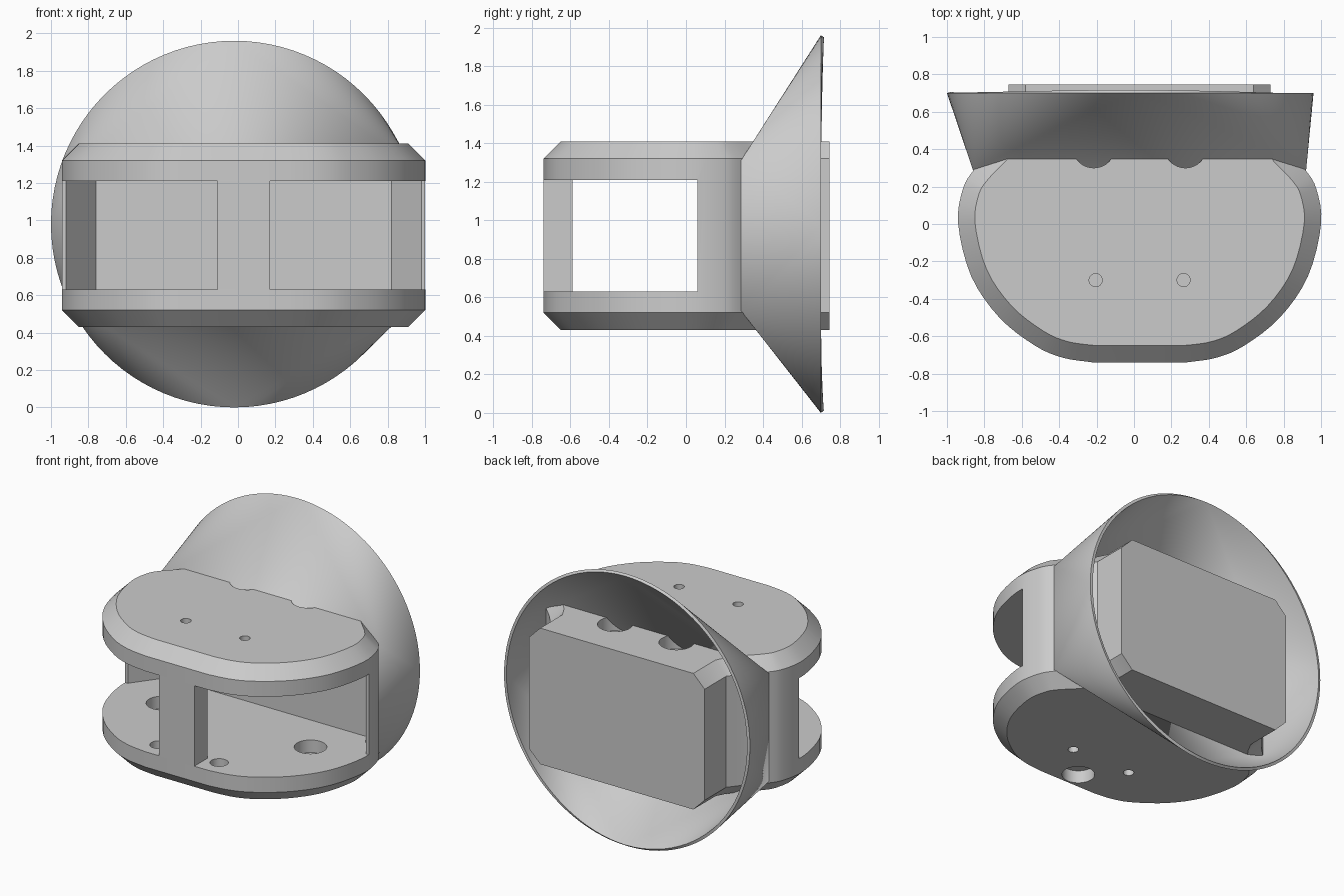
import bpy, bmesh, math
from mathutils import Vector, Matrix

if "Cube" in bpy.data.objects:
    bpy.data.objects.remove(bpy.data.objects["Cube"])

CX = 0.03  # centre line of the housing


def make_object(name, bm):
    me = bpy.data.meshes.new(name)
    bm.to_mesh(me)
    bm.free()
    ob = bpy.data.objects.new(name, me)
    bpy.context.collection.objects.link(ob)
    return ob


def finish(ob, angle=25):
    bpy.ops.object.select_all(action='DESELECT')
    ob.select_set(True)
    bpy.context.view_layer.objects.active = ob
    for m in list(ob.modifiers):
        bpy.ops.object.modifier_apply(modifier=m.name)
    bpy.ops.object.shade_smooth_by_angle(angle=math.radians(angle))


def loft(bm, loops):
    """Closed solid through stacked loops of equal length."""
    rows = [[bm.verts.new(p) for p in lp] for lp in loops]
    n = len(rows[0])
    for a, b in zip(rows, rows[1:]):
        for i in range(n):
            j = (i + 1) % n
            bm.faces.new((a[i], a[j], b[j], b[i]))
    bm.faces.new(rows[0][::-1])
    bm.faces.new(rows[-1])
    bmesh.ops.recalc_face_normals(bm, faces=bm.faces)


def catmull(pts, steps):
    pts = [Vector(p) for p in pts]
    ext = [2 * pts[0] - pts[1]] + pts + [2 * pts[-1] - pts[-2]]
    out = []
    for i in range(len(pts) - 1):
        a, b, c, d = ext[i:i + 4]
        for k in range(steps):
            t = k / steps
            out.append(0.5 * (2 * b + (c - a) * t + (2 * a - 5 * b + 4 * c - d) * t * t
                              + (3 * b - a - 3 * c + d) * t ** 3))
    return out + [pts[-1]]


# Housing plan: right half from the front flat round to the straight back sides
half = catmull([(0.25, -0.74), (0.41, -0.715), (0.56, -0.65), (0.75, -0.5), (0.90, -0.28),
                (0.97, 0.0), (0.945, 0.187), (0.885, 0.29), (0.78, 0.40), (0.70, 0.50)], 4)
half.append(Vector((0.70, 0.745)))


def inset(pts, d):
    out = []
    for i, p in enumerate(pts):
        if i == 0:
            out.append(Vector((p.x - 0.02, p.y + d)))
        elif i == len(pts) - 1:
            out.append(Vector((p.x - d, p.y)))
        else:
            t = (pts[i + 1] - pts[i - 1]).normalized()
            out.append(p + Vector((-t.y, t.x)) * d)
    return out


def plan_loop(pts, z):
    return [(CX + p.x, p.y, z) for p in pts] + [(CX - p.x, p.y, z) for p in reversed(pts)]


small = inset(half, 0.09)
bm = bmesh.new()
loft(bm, [plan_loop(small, 0.43), plan_loop(half, 0.52),
          plan_loop(half, 1.32), plan_loop(small, 1.41)])
housing = make_object("housing", bm)

# Cutter for the wide front opening between the two plates
opening = [(0.79, 0.28), (0.95, 0.06), (1.3, 0.06), (1.3, -1.0)]
opening = opening + [(-x, y) for x, y in reversed(opening)]
bm = bmesh.new()
loft(bm, [[(CX + x, y, z) for x, y in opening] for z in (0.63, 1.21)])
opening_cutter = make_object("opening_cutter", bm)

# Cutter for the blind holes: (offset, y, radius, z low, z high)
bm = bmesh.new()


def drill(x, y, r, z0, z1):
    bmesh.ops.create_cone(bm, cap_ends=True, segments=32, radius1=r, radius2=r, depth=z1 - z0,
                          matrix=Matrix.Translation((CX + x, y, (z0 + z1) / 2)))


for s in (-1, 1):
    drill(s * 0.235, -0.30, 0.035, 1.34, 1.5)   # top screws
    drill(s * 0.235, -0.30, 0.035, 0.35, 0.50)  # bottom screws
    drill(s * 0.245, 0.415, 0.115, 1.31, 1.5)   # rear top pockets
    drill(s * 0.59, -0.06, 0.107, 0.54, 0.75)   # large floor holes
    drill(s * 0.24, -0.60, 0.06, 0.54, 0.75)    # small floor holes
drill(0, -0.53, 0.107, 0.35, 0.52)              # underside pocket
hole_cutter = make_object("hole_cutter", bm)

for cutter in (opening_cutter, hole_cutter):
    cutter.hide_render = True
    mod = housing.modifiers.new("cut", 'BOOLEAN')
    mod.operation = 'DIFFERENCE'
    mod.solver = 'EXACT'
    mod.object = cutter
finish(housing)
for cutter in (opening_cutter, hole_cutter):
    bpy.data.objects.remove(cutter)

# Front post joining the plates
bm = bmesh.new()
loft(bm, [[(-0.11, -0.74, z), (0.17, -0.74, z), (0.17, -0.59, z), (-0.11, -0.59, z)]
          for z in (0.62, 1.22)])
finish(make_object("front_post", bm))

# Flared skirt: rectangle around the housing blending into a thin round rim
bm = bmesh.new()
SEG = 96
Q = SEG // 4
rim = [bm.verts.new((-0.02 + 0.98 * math.cos(2 * math.pi * i / SEG), 0.70,
                     0.98 + 0.98 * math.sin(2 * math.pi * i / SEG))) for i in range(SEG)]
corners = [bm.verts.new((x, 0.285, z)) for x, z in
           ((0.92, 1.31), (-0.86, 1.31), (-0.86, 0.53), (0.92, 0.53))]
for q in range(4):
    for i in range(q * Q, (q + 1) * Q):
        bm.faces.new((rim[i], rim[(i + 1) % SEG], corners[q]))
    bm.faces.new((rim[q * Q], corners[q], corners[q - 1]))
bmesh.ops.recalc_face_normals(bm, faces=bm.faces)
bm.faces.ensure_lookup_table()
f = bm.faces[0]
if f.normal.dot(f.calc_center_median() - Vector((0.0, 0.7, 0.98))) < 0:
    bmesh.ops.reverse_faces(bm, faces=bm.faces)
skirt = make_object("flared_skirt", bm)
mod = skirt.modifiers.new("shell", 'SOLIDIFY')
mod.thickness = 0.02
mod.offset = -1
finish(skirt)
